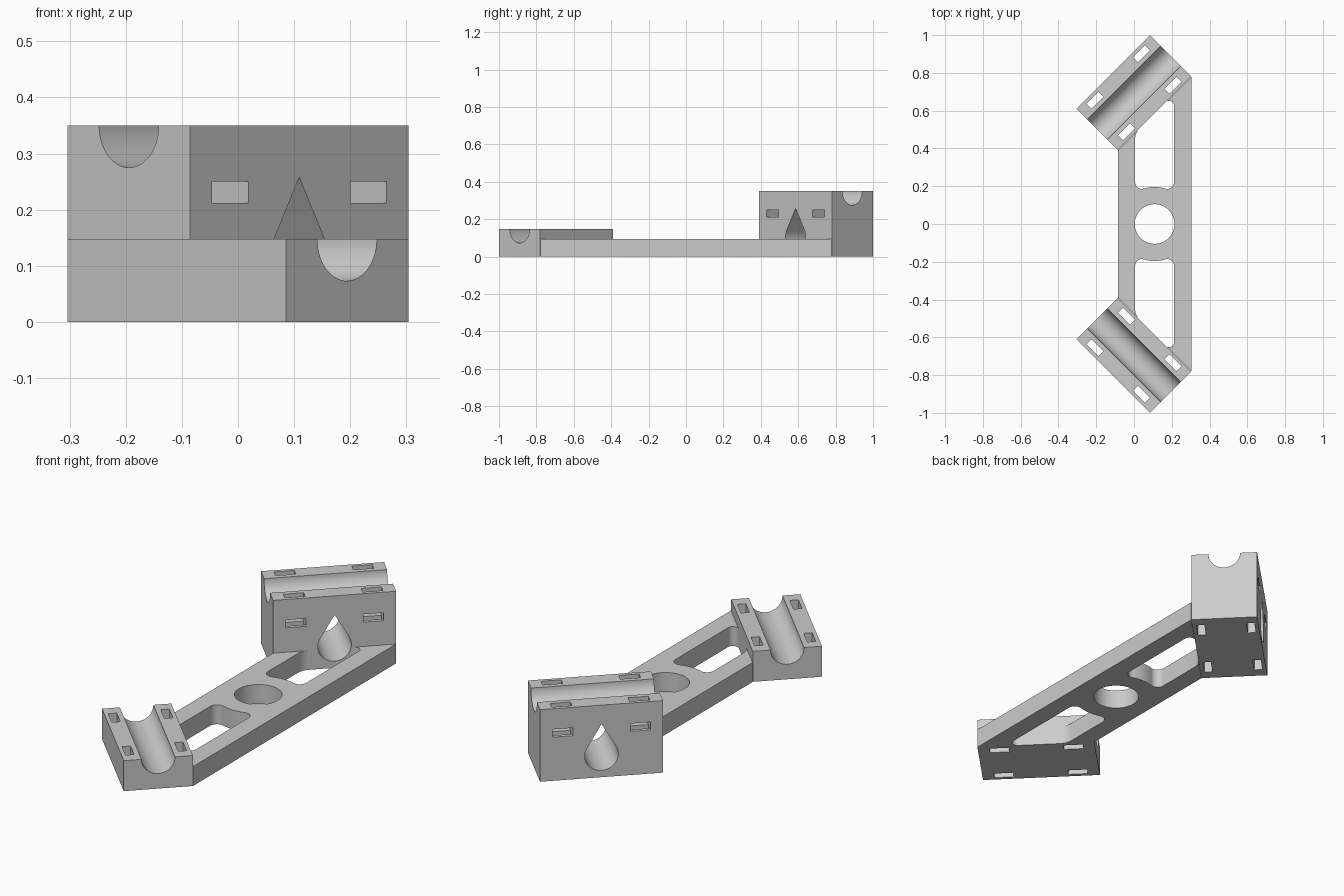
import bpy, bmesh, math
from mathutils import Matrix

if "Cube" in bpy.data.objects:
    bpy.data.objects.remove(bpy.data.objects["Cube"])

grey = bpy.data.materials.new("light_grey")
grey.diffuse_color = (0.6, 0.6, 0.6, 1)
grey.use_nodes = True
grey.node_tree.nodes["Principled BSDF"].inputs["Base Color"].default_value = grey.diffuse_color

UP = Matrix.Identity(3)                                # profile in xy, extruded along z
ALONG_X = Matrix(((0, 0, 1), (1, 0, 0), (0, 1, 0)))    # profile in yz
ALONG_Y = Matrix(((1, 0, 0), (0, 0, -1), (0, 1, 0)))   # profile in xz


def arc(cx, cy, r, a0, a1, n):
    """Points of an arc, angles in degrees."""
    return [(cx + r * math.cos(math.radians(a0 + (a1 - a0) * i / n)),
             cy + r * math.sin(math.radians(a0 + (a1 - a0) * i / n))) for i in range(n + 1)]


def rect(cx, cy, w, h):
    return [(cx + sx * w / 2, cy + sy * h / 2) for sx, sy in ((-1, -1), (1, -1), (1, 1), (-1, 1))]


def prism(name, pts, lo, hi, axes):
    bm = bmesh.new()
    face = bm.faces.new([bm.verts.new((a, b, lo)) for a, b in pts])
    ext = bmesh.ops.extrude_face_region(bm, geom=[face])
    new = [g for g in ext["geom"] if isinstance(g, bmesh.types.BMVert)]
    bmesh.ops.translate(bm, verts=new, vec=(0, 0, hi - lo))
    bmesh.ops.transform(bm, matrix=axes.to_4x4(), verts=bm.verts)
    bmesh.ops.recalc_face_normals(bm, faces=bm.faces)
    me = bpy.data.meshes.new(name)
    bm.to_mesh(me)
    bm.free()
    me.materials.append(grey)
    ob = bpy.data.objects.new(name, me)
    bpy.context.collection.objects.link(ob)
    return ob


def cut(ob, cutters):
    """Subtract the cutters, apply, and shade with sharp edges."""
    for c in cutters:
        mod = ob.modifiers.new("cut", "BOOLEAN")
        mod.operation, mod.solver, mod.object = "DIFFERENCE", "EXACT", c
    dg = bpy.context.evaluated_depsgraph_get()
    me = bpy.data.meshes.new_from_object(ob.evaluated_get(dg))
    ob.modifiers.clear()
    ob.data = me
    for c in cutters:
        bpy.data.objects.remove(c)
    bpy.ops.object.select_all(action="DESELECT")
    ob.select_set(True)
    bpy.context.view_layer.objects.active = ob
    bpy.ops.object.shade_smooth_by_angle(angle=math.radians(30))


# Connecting plate with a round hole and two rounded windows
CX, XL, XR, TOP = 0.109, 0.006, 0.212, 0.094
plate = prism("connecting_plate",
              [(-0.085, -0.39), (0.304, -0.779), (0.304, 0.779), (-0.085, 0.39)], 0, TOP, UP)


def window(side):
    ring, rf, r1, r2, k = 0.196, 0.035, 0.07, 0.025, math.sqrt(2)
    fx = XR - rf
    dy = math.sqrt((ring + rf) ** 2 - (fx - CX) ** 2)
    t = math.degrees(math.atan2(dy, fx - CX))
    pts = arc(XL + r1, XL + r1 + 0.475 - k * r1, r1, 180, 135, 8)
    pts += arc(XR - r2, XR - r2 + 0.475 - k * r2, r2, 135, 0, 14)
    pts += arc(fx, dy, rf, 0, t - 180, 12)
    pts += arc(CX, 0, ring, t, 180 - t, 12)[1:-1]
    pts += arc(2 * CX - fx, dy, rf, -t, -180, 12)
    return prism("window_cutter", [(x, side * y) for x, y in pts], -0.1, 0.2, UP)


hole = prism("hole_cutter", arc(CX, 0, 0.105, 0, 354.375, 63), -0.1, 0.2, UP)
cut(plate, [hole, window(1), window(-1)])


# Rod clamps: block with a half-round groove and strap slots
def clamp(name, height, side, tall):
    w, r = 0.1545, 0.075
    profile = [(-w, 0), (w, 0), (w, height)] + arc(0, height, r, 0, -180, 32) + [(-w, height)]
    ob = prism(name, profile, -0.275, 0.275, ALONG_X)
    cutters = [prism("slot_cutter", rect(sx * 0.174, sy * 0.1175, 0.091, 0.038), -0.1, 0.5, UP)
               for sx in (-1, 1) for sy in (-1, 1)]
    if tall:
        # Cross slots and the teardrop rod hole
        cutters += [prism("cross_slot_cutter", rect(sx * 0.174, 0.231, 0.091, 0.038),
                          -0.3, 0.3, ALONG_Y) for sx in (-1, 1)]
        drop = arc(0, 0.108, r, 150, 390, 40) + [(0, 0.108 + 2 * r)]
        cutters.append(prism("teardrop_cutter", drop, -0.3, 0.3, ALONG_Y))
    cut(ob, cutters)
    ob.location = (0, side * 0.695, 0)
    ob.rotation_euler = (0, 0, side * math.radians(45))


clamp("front_low_clamp", 0.148, -1, False)
clamp("back_tall_clamp", 0.35, 1, True)
